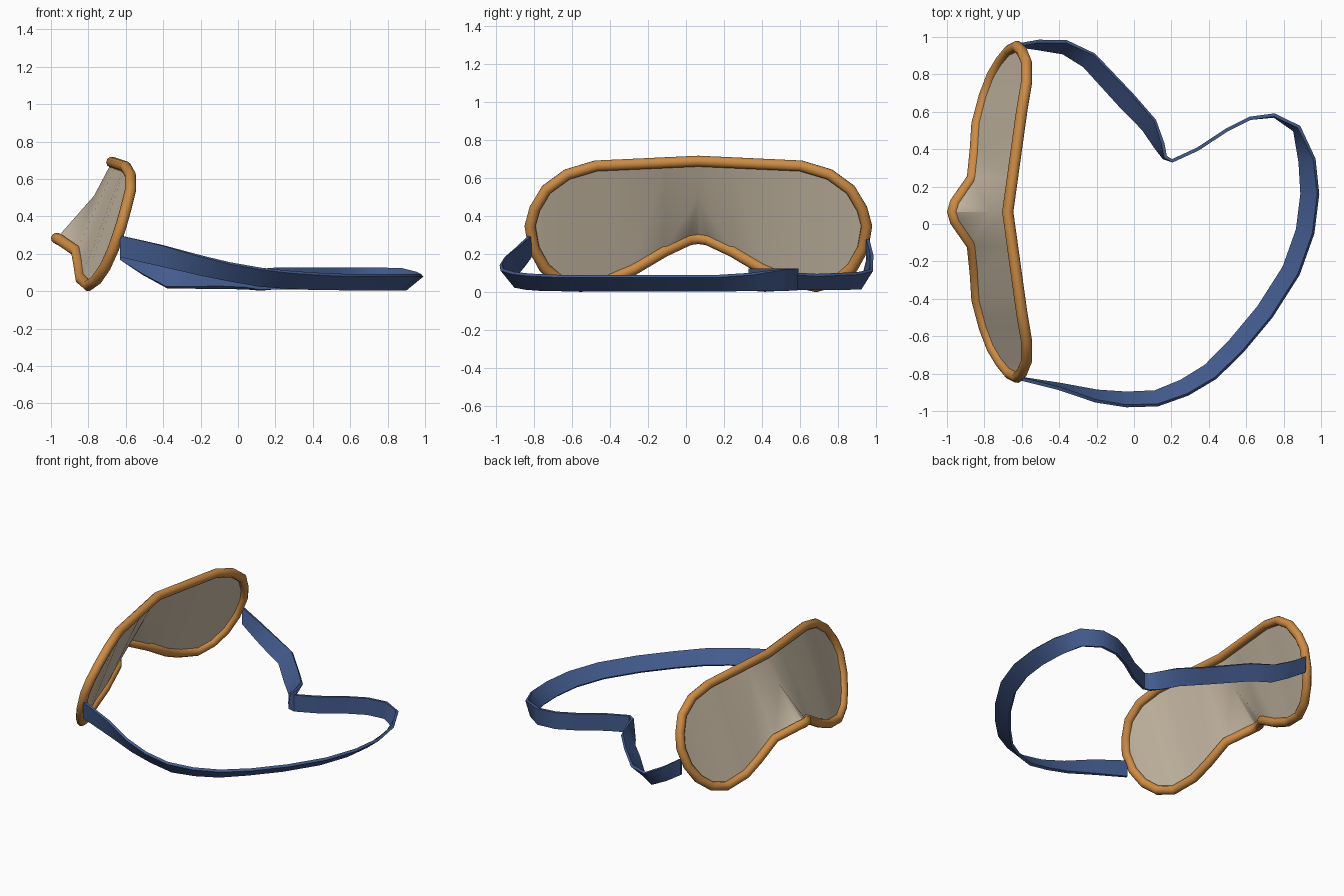
import bpy, bmesh
from mathutils import Vector

if "Cube" in bpy.data.objects:
    bpy.data.objects.remove(bpy.data.objects["Cube"])

CY = 0.065  # the mask's mirror plane in y


def material(name, rgb):
    m = bpy.data.materials.new(name)
    m.diffuse_color = (*rgb, 1)
    m.use_nodes = True
    m.node_tree.nodes["Principled BSDF"].inputs["Base Color"].default_value = m.diffuse_color
    return m


BEIGE = material("beige_fabric", (0.60, 0.51, 0.39))
ORANGE = material("orange_piping", (0.61, 0.26, 0.055))
BLUE = material("blue_elastic", (0.056, 0.105, 0.27))


def finish(ob, mat, angle):
    ob.data.materials.clear()
    ob.data.materials.append(mat)
    bpy.ops.object.select_all(action='DESELECT')
    ob.select_set(True)
    bpy.context.view_layer.objects.active = ob
    bpy.ops.object.shade_smooth_by_angle(angle=angle)


def mesh_object(name, bm, mat, angle):
    bmesh.ops.recalc_face_normals(bm, faces=bm.faces[:])
    me = bpy.data.meshes.new(name)
    bm.to_mesh(me)
    bm.free()
    ob = bpy.data.objects.new(name, me)
    bpy.context.collection.objects.link(ob)
    finish(ob, mat, angle)
    return ob


# Half outline of the mask: (distance from mirror plane, x, z)
TIP = (0.885, -0.625, 0.35)
TOP = [(0, -0.675, 0.69), (0.54, -0.60, 0.665), (0.69, -0.575, 0.62),
       (0.80, -0.575, 0.54), (0.86, -0.60, 0.44), TIP]
BOTTOM = [(0, -0.97, 0.283), (0.05, -0.955, 0.276), (0.18, -0.865, 0.215),
          (0.34, -0.848, 0.12), (0.47, -0.84, 0.065), (0.62, -0.80, 0.03),
          (0.73, -0.758, 0.06), (0.81, -0.71, 0.13), (0.865, -0.665, 0.23), TIP]


def at(line, d):
    """Point on a half outline at distance d from the mirror plane."""
    for a, b in zip(line, line[1:]):
        if d <= b[0] + 1e-6:
            return Vector(a).lerp(Vector(b), (d - a[0]) / (b[0] - a[0]))


def place(p, side):
    return Vector((p[1], CY + side * p[0], p[2]))


# Fabric shell: ruled between top and bottom rim, with a pinched nose
bm = bmesh.new()
apex = (0, -0.77, 0.51)
cols = [0.18, 0.34, 0.47, 0.54, 0.62, 0.69, 0.73, 0.80, 0.86, 0.884]
for side in (1, -1):
    def face(*pts):
        bm.faces.new([bm.verts.new(place(p, side)) for p in pts])
    t, b = at(TOP, cols[0]), at(BOTTOM, cols[0])
    face(TOP[0], apex, b, t)
    face(apex, BOTTOM[0], BOTTOM[1])
    face(apex, BOTTOM[1], b)
    for d in cols[1:]:
        t2, b2 = at(TOP, d), at(BOTTOM, d)
        face(t, b, b2, t2)
        t, b = t2, b2
bmesh.ops.remove_doubles(bm, verts=bm.verts[:], dist=0.0005)
mesh_object("mask_shell", bm, BEIGE, 0.6)

# Piping around the mask
half = TOP + BOTTOM[-2::-1]
loop = [place(p, 1) for p in half] + [place(p, -1) for p in half[-2:0:-1]]
cu = bpy.data.curves.new("mask_piping", 'CURVE')
cu.dimensions = '3D'
cu.bevel_depth = 0.03
cu.bevel_resolution = 3
sp = cu.splines.new('POLY')
sp.points.add(len(loop) - 1)
for pt, co in zip(sp.points, loop):
    pt.co = (*co, 1)
sp.use_cyclic_u = True
ob = bpy.data.objects.new("mask_piping", cu)
bpy.context.collection.objects.link(ob)
ob.select_set(True)
bpy.context.view_layer.objects.active = ob
bpy.ops.object.select_all(action='DESELECT')
ob.select_set(True)
bpy.ops.object.convert(target='MESH')
finish(bpy.context.view_layer.objects.active, ORANGE, 0.9)

# Elastic strap: centre path (x, y, z) and outward lean of the band
PATH = [(-0.63, 0.955, 0.225, 0), (-0.51, 0.957, 0.145, 0.02),
        (-0.37, 0.945, 0.068, 0.032), (-0.24, 0.875, 0.06, 0.042),
        (-0.04, 0.66, 0.055, 0.046), (0.08, 0.53, 0.057, 0.04),
        (0.135, 0.42, 0.06, 0.022), (0.165, 0.355, 0.066, 0.005),
        (0.205, 0.338, 0.068, 0), (0.34, 0.40, 0.068, 0),
        (0.50, 0.505, 0.068, 0), (0.62, 0.565, 0.068, 0),
        (0.75, 0.58, 0.068, 0.003), (0.87, 0.51, 0.066, 0.015),
        (0.925, 0.34, 0.055, 0.04), (0.94, 0.16, 0.048, 0.045),
        (0.915, -0.04, 0.048, 0.045), (0.84, -0.25, 0.048, 0.045),
        (0.70, -0.47, 0.048, 0.045), (0.55, -0.65, 0.049, 0.045),
        (0.41, -0.79, 0.053, 0.043), (0.27, -0.875, 0.061, 0.041),
        (0.12, -0.932, 0.075, 0.037), (-0.04, -0.938, 0.103, 0.035),
        (-0.20, -0.92, 0.138, 0.027), (-0.40, -0.868, 0.188, 0.011),
        (-0.63, -0.822, 0.24, 0)]
HALF_WIDTH, HALF_THICK = 0.058, 0.009
bm = bmesh.new()
prev = None
for i, (x, y, z, s) in enumerate(PATH):
    a, b = PATH[max(i - 1, 0)], PATH[min(i + 1, len(PATH) - 1)]
    out = Vector((a[1] - b[1], b[0] - a[0], 0)).normalized()
    h = (HALF_WIDTH ** 2 - s ** 2) ** 0.5
    across = out * s + Vector((0, 0, h))
    thick = (out * h - Vector((0, 0, s))) / HALF_WIDTH * HALF_THICK
    c = Vector((x, y, z))
    ring = [bm.verts.new(c + across * u + thick * v)
            for u, v in ((-1, -1), (1, -1), (1, 1), (-1, 1))]
    if prev:
        for k in range(4):
            n = (k + 1) % 4
            bm.faces.new((prev[k], prev[n], ring[n], ring[k]))
    else:
        bm.faces.new(ring)
    prev = ring
bm.faces.new(prev[::-1])
mesh_object("head_strap", bm, BLUE, 0.8)
